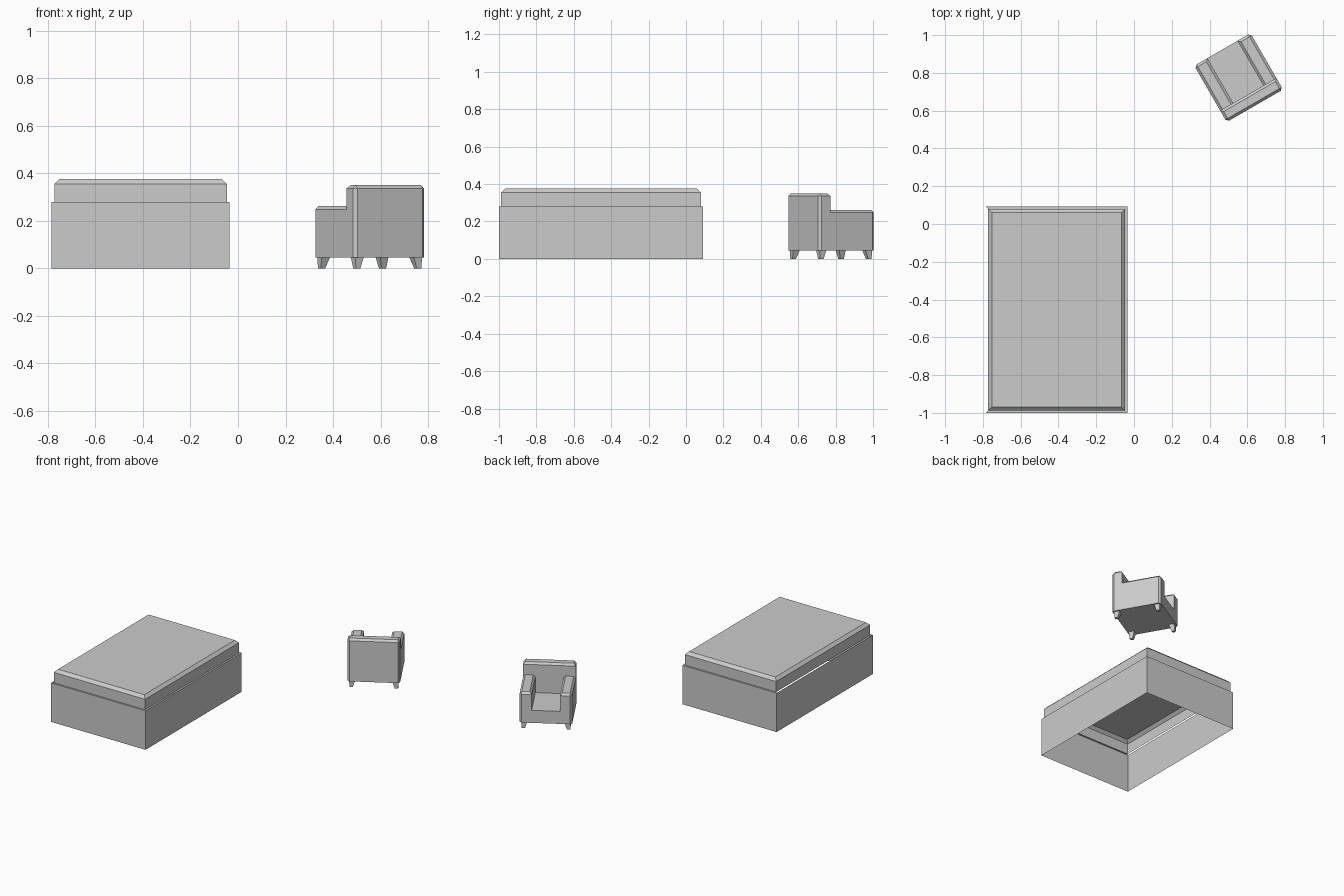
import bpy, bmesh, math
from mathutils import Matrix, Vector

if "Cube" in bpy.data.objects:
    bpy.data.objects.remove(bpy.data.objects["Cube"])


def finish(bm, name, matrix=Matrix()):
    bmesh.ops.recalc_face_normals(bm, faces=bm.faces)
    mesh = bpy.data.meshes.new(name)
    bm.to_mesh(mesh)
    bm.free()
    ob = bpy.data.objects.new(name, mesh)
    ob.matrix_world = matrix
    bpy.context.collection.objects.link(ob)
    return ob


# Bed: open-bottomed shell of stacked rectangular rings, one ledge side left open
def bed():
    x0, x1, y0, y1 = -0.785, -0.035, -1.0, 0.092
    rings = [(0, 0), (0, 0.28), (0.012, 0.28), (0.012, 0.355), (0.032, 0.375)]
    bm = bmesh.new()
    prev = None
    for level, (d, z) in enumerate(rings):
        ring = [bm.verts.new(p) for p in (
            (x0 + d, y0 + d, z), (x1 - d, y0 + d, z),
            (x1 - d, y1 - d, z), (x0 + d, y1 - d, z))]
        if prev:
            for i in range(4):
                if level == 2 and i == 3:   # missing ledge on the left side
                    continue
                j = (i + 1) % 4
                bm.faces.new((prev[i], prev[j], ring[j], ring[i]))
        prev = ring
    bm.faces.new(prev)
    finish(bm, "bed")


# Chair parts live in a local frame with the front facing +y
CHAIR = Matrix.Translation((0.554, 0.775, 0)) @ Matrix.Rotation(math.radians(30), 4, 'Z')
H = 0.172      # half width and half depth
BASE = 0.045   # underside of the upholstery


def block(name, lo, hi, bevel=0.0, corners=()):
    """Box with chamfered top edges and chosen (x, y) upright corners."""
    lo, hi = Vector(lo), Vector(hi)
    bm = bmesh.new()
    bmesh.ops.create_cube(bm, size=1)
    for v in bm.verts:
        v.co = Vector([(lo[k] + hi[k]) / 2 + v.co[k] * (hi[k] - lo[k]) for k in range(3)])
    if bevel:
        mid = (lo + hi) / 2
        picked = []
        for e in bm.edges:
            a, b = (v.co for v in e.verts)
            top = min(a.z, b.z) > mid.z
            upright = abs(a.z - b.z) > 1e-4
            side = (1 if a.x > mid.x else -1, 1 if a.y > mid.y else -1)
            if top or (upright and side in corners):
                picked.append(e)
        bmesh.ops.bevel(bm, geom=picked, offset=bevel, segments=1,
                        affect='EDGES', profile=0.5)
    return finish(bm, name, CHAIR)


# Tapered leg, splayed slightly outward
def leg(name, sx, sy):
    bm = bmesh.new()
    bmesh.ops.create_cube(bm, size=1)
    for v in bm.verts:
        top = v.co.z > 0
        w, c = (0.039, 0.142) if top else (0.022, 0.148)
        v.co = (v.co.x * w + sx * c, v.co.y * w + sy * c, BASE if top else 0)
    finish(bm, name, CHAIR)


bed()
block("chair_seat", (-0.095, -H + 0.065, BASE), (0.095, H, 0.135))
block("chair_back", (-H, -H, BASE), (H, -H + 0.07, 0.35), 0.014, ((-1, -1), (1, -1)))
for side, s in (("left", -1), ("right", 1)):
    xs = sorted((s * 0.092, s * H))
    block("chair_arm_" + side, (xs[0], -H + 0.03, BASE), (xs[1], H, 0.262), 0.014, ((s, 1),))
    for end, t in (("front", 1), ("back", -1)):
        leg(f"{end}_{side}_leg", s, t)
